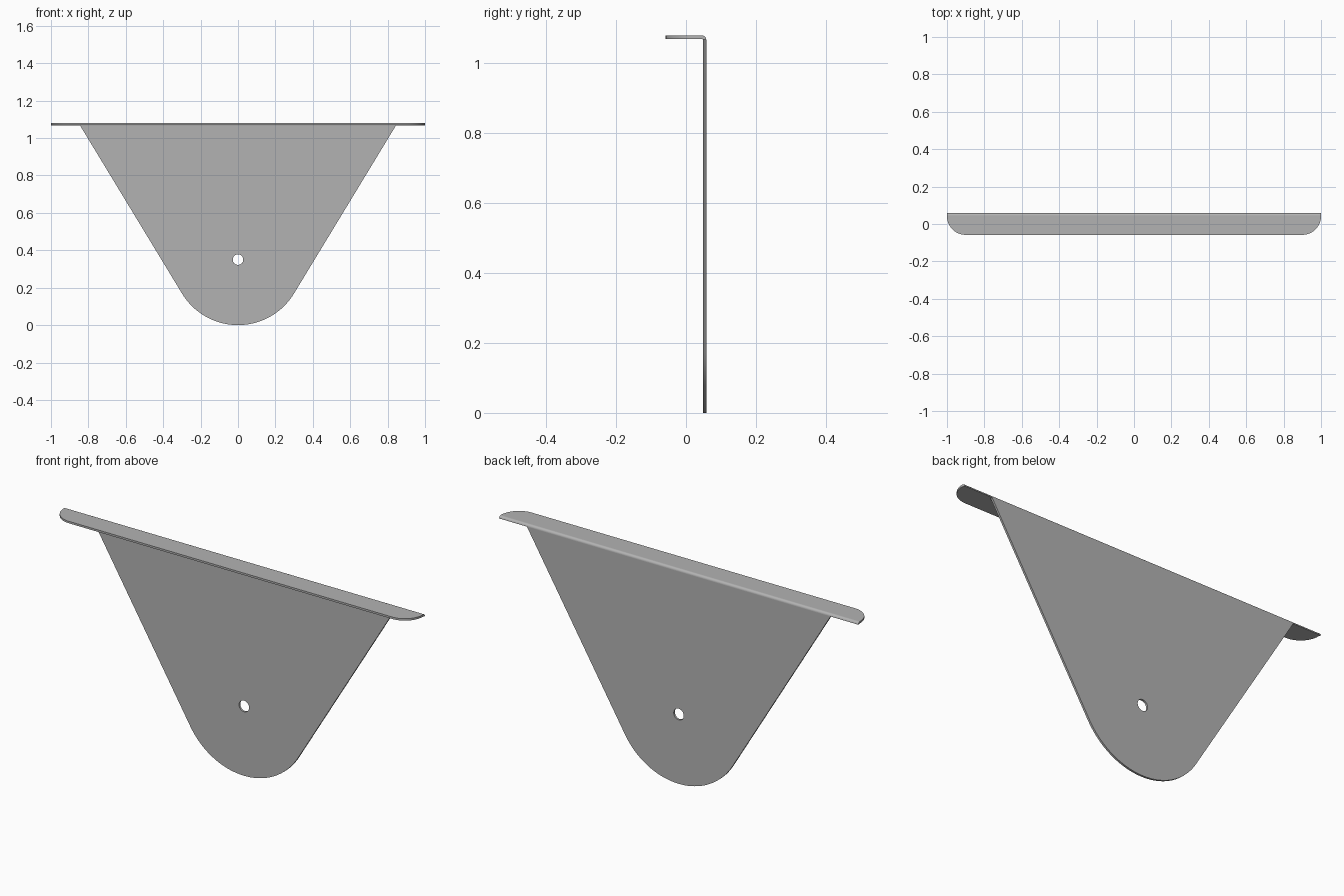
import bpy, bmesh
from math import sin, cos, pi, atan2, radians
from mathutils import Matrix

if "Cube" in bpy.data.objects:
    bpy.data.objects.remove(bpy.data.objects["Cube"], do_unlink=True)

grey = bpy.data.materials.new("plain grey")
grey.use_nodes = True
grey.diffuse_color = (0.45, 0.45, 0.45, 1)
grey.node_tree.nodes["Principled BSDF"].inputs["Base Color"].default_value = (0.45, 0.45, 0.45, 1)

THICK = 0.01
TOP, BACK = 1.08, 0.058
BEND_IN = 0.002
BEND_OUT = BEND_IN + THICK
BEND_Y, BEND_Z = BACK - BEND_OUT, TOP - BEND_OUT


def arc(cx, cy, r, start, end, n):
    return [(cx + r * cos(start + (end - start) * i / n),
             cy + r * sin(start + (end - start) * i / n)) for i in range(n + 1)]


def finish(obj):
    obj.data.materials.append(grey)
    bpy.ops.object.select_all(action='DESELECT')
    obj.select_set(True)
    bpy.context.view_layer.objects.active = obj
    bpy.ops.object.shade_smooth_by_angle(angle=radians(30))


def sheet(name, loops, matrix):
    """Flat sheet from outlines (later loops are holes), given thickness."""
    curve = bpy.data.curves.new(name, 'CURVE')
    curve.dimensions = '2D'
    curve.fill_mode = 'BOTH'
    curve.extrude = THICK / 2
    for loop in loops:
        spline = curve.splines.new('POLY')
        spline.points.add(len(loop) - 1)
        for point, (x, y) in zip(spline.points, loop):
            point.co = (x, y, 0, 1)
        spline.use_cyclic_u = True
    temp = bpy.data.objects.new(name + " outline", curve)
    bpy.context.collection.objects.link(temp)
    mesh = bpy.data.meshes.new_from_object(temp)
    bpy.data.objects.remove(temp, do_unlink=True)
    bm = bmesh.new()
    bm.from_mesh(mesh)
    bmesh.ops.remove_doubles(bm, verts=bm.verts, dist=1e-5)
    bmesh.ops.transform(bm, matrix=matrix, verts=bm.verts)
    bmesh.ops.recalc_face_normals(bm, faces=bm.faces)
    bm.to_mesh(mesh)
    bm.free()
    mesh.materials.clear()
    obj = bpy.data.objects.new(name, mesh)
    bpy.context.collection.objects.link(obj)
    finish(obj)


# Hanging plate: rounded tip, tangent sides, round hole
R = 0.35
tangent = atan2(-0.18, 0.30)
outline = arc(0, R, R, -pi - tangent, tangent, 40)
outline += [(0.845, BEND_Z), (-0.845, BEND_Z)]
hole = arc(0, R, 0.028, 0, 2 * pi, 32)[:-1]
sheet("hanging_plate", [outline, hole],
      Matrix.Translation((0, BACK - THICK / 2, 0)) @ Matrix.Rotation(pi / 2, 4, 'X'))

# Top flange with rounded front corners
C = 0.1
front = -BACK
flange = arc(-1 + C, front + C, C, pi, 1.5 * pi, 16)
flange += arc(1 - C, front + C, C, 1.5 * pi, 2 * pi, 16)
flange += [(1, BEND_Y), (-1, BEND_Y)]
sheet("top_flange", [flange], Matrix.Translation((0, 0, TOP - THICK / 2)))

# Bend joining flange and plate
section = arc(BEND_Y, BEND_Z, BEND_OUT, pi / 2, 0, 8) + arc(BEND_Y, BEND_Z, BEND_IN, 0, pi / 2, 8)
bm = bmesh.new()
face = bm.faces.new([bm.verts.new((-1, y, z)) for y, z in section])
ext = bmesh.ops.extrude_face_region(bm, geom=[face])
bmesh.ops.translate(bm, vec=(2, 0, 0),
                    verts=[g for g in ext["geom"] if isinstance(g, bmesh.types.BMVert)])
bmesh.ops.recalc_face_normals(bm, faces=bm.faces)
mesh = bpy.data.meshes.new("bend")
bm.to_mesh(mesh)
bm.free()
bend = bpy.data.objects.new("bend", mesh)
bpy.context.collection.objects.link(bend)
finish(bend)
